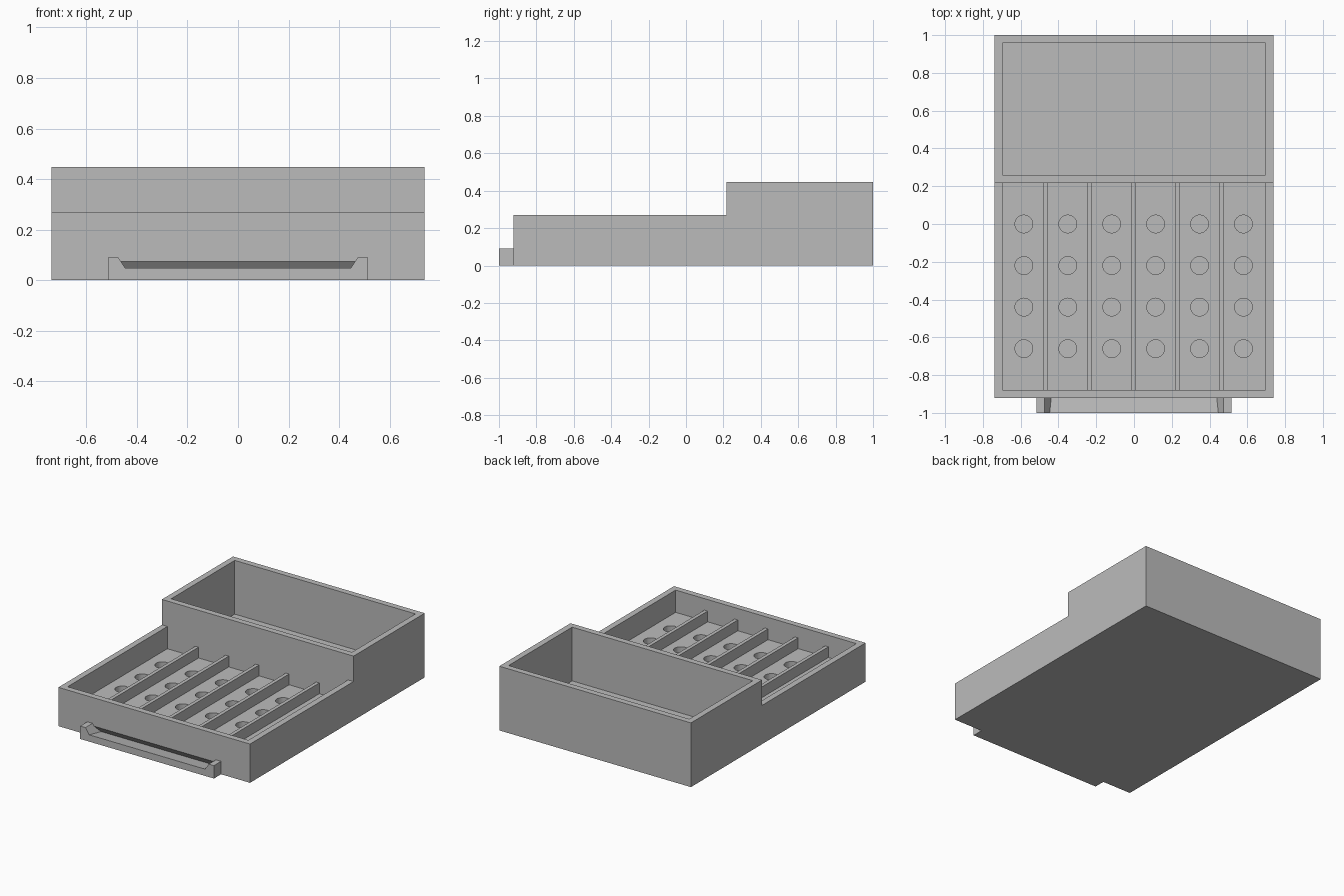
import bpy
import bmesh
from mathutils import Matrix

cube = bpy.data.objects.get("Cube")
if cube:
    bpy.data.objects.remove(cube, do_unlink=True)

grey = bpy.data.materials.new("plain_grey")
grey.use_nodes = True
COLOUR = (0.5, 0.5, 0.5, 1)
grey.diffuse_color = COLOUR
grey.node_tree.nodes["Principled BSDF"].inputs["Base Color"].default_value = COLOUR


def finish(name, bm):
    bmesh.ops.recalc_face_normals(bm, faces=bm.faces[:])
    mesh = bpy.data.meshes.new(name)
    bm.to_mesh(mesh)
    bm.free()
    mesh.materials.append(grey)
    obj = bpy.data.objects.new(name, mesh)
    bpy.context.scene.collection.objects.link(obj)
    return obj


def box(name, x0, x1, y0, y1, z0, z1):
    bm = bmesh.new()
    bmesh.ops.create_cube(bm, size=1)
    for v in bm.verts:
        v.co = ((x0 + x1) / 2 + v.co.x * (x1 - x0),
                (y0 + y1) / 2 + v.co.y * (y1 - y0),
                (z0 + z1) / 2 + v.co.z * (z1 - z0))
    return finish(name, bm)


def side_prism(name, profile, half_width):
    """Prism across x from a (y, z) profile; half_width is a function of z."""
    bm = bmesh.new()
    left = [bm.verts.new((half_width(z), y, z)) for y, z in profile]
    right = [bm.verts.new((-half_width(z), y, z)) for y, z in profile]
    bm.faces.new(left)
    bm.faces.new(right[::-1])
    for i in range(len(profile)):
        bm.faces.new((left[i - 1], left[i], right[i], right[i - 1]))
    return finish(name, bm)


def cut(target, cutter):
    mod = target.modifiers.new(cutter.name, "BOOLEAN")
    mod.operation = "DIFFERENCE"
    mod.solver = "EXACT"
    mod.object = cutter


def apply_cuts(target):
    bpy.context.view_layer.update()
    graph = bpy.context.evaluated_depsgraph_get()
    mesh = bpy.data.meshes.new_from_object(target.evaluated_get(graph))
    target.modifiers.clear()
    target.data = mesh


HALF, INNER = 0.738, 0.696
FRONT, STEP, BACK = -0.922, 0.217, 1.0
LOW, HIGH = 0.27, 0.447
TRAY_FLOOR, BIN_FLOOR = 0.115, 0.073

# Stepped body: low tray in front, tall bin behind
body = side_prism("body", [(FRONT, 0), (BACK, 0), (BACK, HIGH), (STEP, HIGH),
                           (STEP, LOW), (FRONT, LOW)], lambda z: HALF)
tray_cutter = box("tray_cutter", -INNER, INNER, FRONT + 0.042, STEP, TRAY_FLOOR, 0.4)
bin_cutter = box("bin_cutter", -INNER, INNER, STEP + 0.042, BACK - 0.042, BIN_FLOOR, 0.6)

# Grid of round pockets in the tray floor
PITCH = 0.2325
bm = bmesh.new()
for col in range(6):
    for row in range(4):
        spot = Matrix.Translation((-0.583 + PITCH * col, -0.22 * row, 0.125))
        bmesh.ops.create_cone(bm, cap_ends=True, segments=32, radius1=0.047,
                              radius2=0.047, depth=0.1, matrix=spot)
pocket_cutter = finish("pocket_cutter", bm)

# Finger grip: flared scoop that slopes down and back under the front wall
grip_cutter = side_prism("grip_cutter", [(-1.05, 0.055), (-0.885, 0.029), (FRONT, 0.073),
                                         (FRONT, 0.12), (-1.05, 0.12)],
                         lambda z: 0.415 + 0.667 * z)

handle = box("handle", -0.515, 0.515, -1.0, FRONT, 0, 0.09)

cutters = [tray_cutter, bin_cutter, pocket_cutter, grip_cutter]
for cutter in cutters:
    cut(body, cutter)
cut(handle, grip_cutter)
apply_cuts(body)
apply_cuts(handle)
for cutter in cutters:
    bpy.data.objects.remove(cutter, do_unlink=True)

# Thin dividers between the lanes
for i in range(5):
    x = -0.468 + PITCH * i
    box(f"divider_{i + 1}", x - 0.0125, x + 0.0125, FRONT + 0.042, STEP, TRAY_FLOOR, 0.19)
